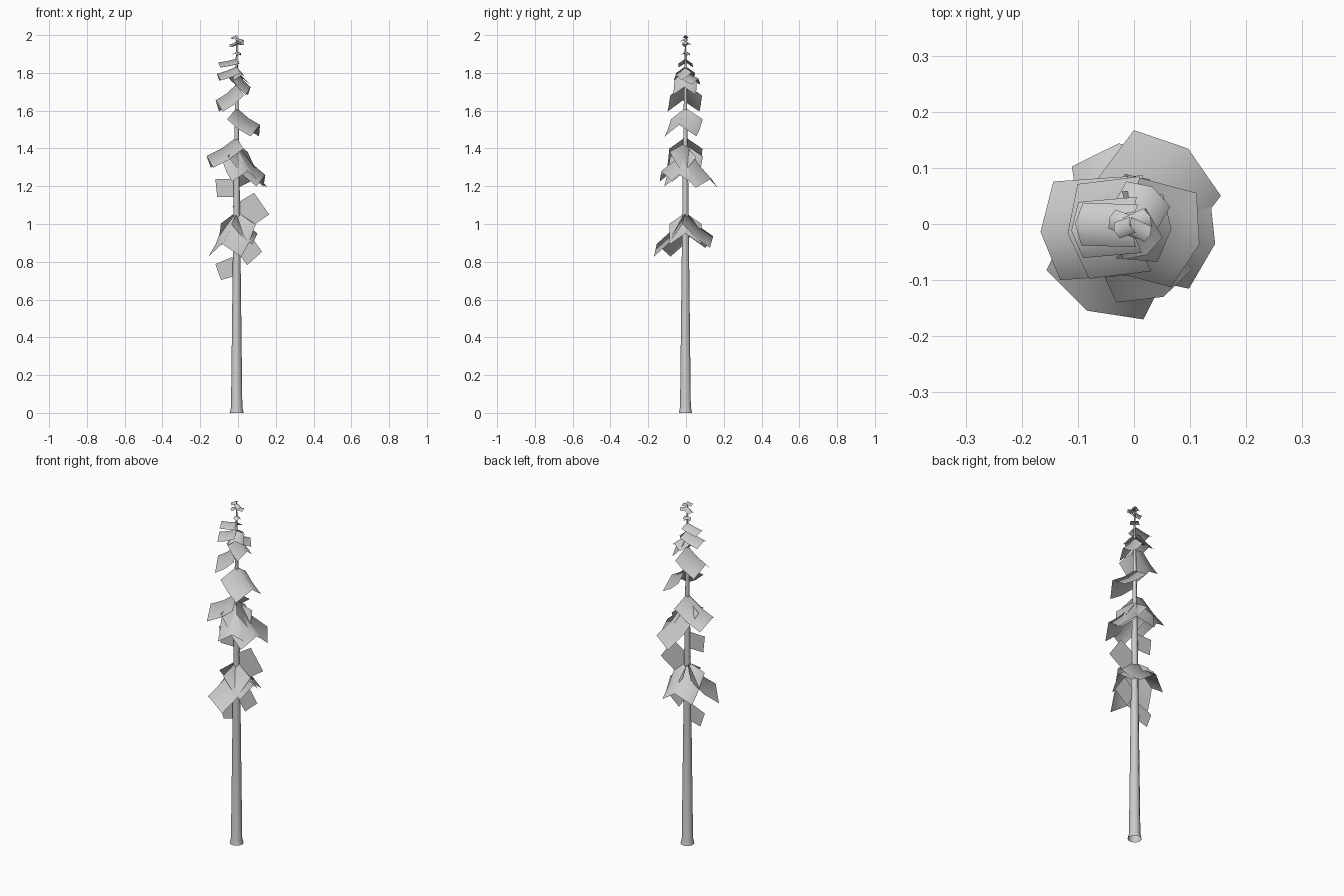
import bpy, bmesh, math
from mathutils import Vector

cube = bpy.data.objects.get("Cube")
if cube:
    bpy.data.objects.remove(cube, do_unlink=True)

grey = bpy.data.materials.new("plain grey")
grey.use_nodes = True
colour = (0.6, 0.6, 0.6, 1)
grey.diffuse_color = colour
grey.node_tree.nodes["Principled BSDF"].inputs["Base Color"].default_value = colour

AXIS = Vector((-0.007, -0.003, 0))


def finish(name, bm, smooth=100):
    mesh = bpy.data.meshes.new(name)
    bm.to_mesh(mesh)
    bm.free()
    mesh.materials.append(grey)
    obj = bpy.data.objects.new(name, mesh)
    bpy.context.collection.objects.link(obj)
    bpy.ops.object.select_all(action="DESELECT")
    obj.select_set(True)
    bpy.context.view_layer.objects.active = obj
    bpy.ops.object.shade_smooth_by_angle(angle=math.radians(smooth))


def bridge(bm, rows, closed=False):
    """Fill quads between successive rows of vertices."""
    for a, b in zip(rows, rows[1:]):
        n = len(a)
        for i in range(n if closed else n - 1):
            j = (i + 1) % n
            bm.faces.new((a[i], a[j], b[j], b[i]))


# Trunk: tapering pole with a flared foot, open underneath
def build_trunk(sides=10):
    profile = [(0.037, 0), (0.030, 0.03), (0.022, 0.7), (0.016, 1.2),
               (0.010, 1.6), (0.005, 1.88), (0.002, 1.995)]
    bm = bmesh.new()
    rows = []
    for r, z in profile:
        ring = []
        for i in range(sides):
            t = math.tau * i / sides
            ring.append(bm.verts.new(AXIS + Vector((r * math.cos(t), r * math.sin(t), z))))
        rows.append(ring)
    bridge(bm, rows, closed=True)
    bm.faces.new(rows[-1])
    finish("trunk", bm)


# Drooping bough: a tent-like ridged sheet that leaves the trunk and bends outward
def build_bough(name, azimuth, root, reach, drop, half_width, fold=0.7):
    t = math.radians(azimuth)
    out = Vector((math.cos(t), math.sin(t), 0))
    side = Vector((-out.y, out.x, 0))
    bm = bmesh.new()
    rows = []
    for u, fall in ((0, 0), (0.5, 0.6), (1, 1)):
        row = []
        for v in (-1, 0, 1):
            p = AXIS + out * (reach * u - 0.33 * half_width * abs(v))
            p += side * half_width * v
            p.z = root - drop * fall - fold * half_width * abs(v)
            row.append(bm.verts.new(p))
        rows.append(row)
    bridge(bm, rows)
    finish(name, bm)


# Upright flat frond standing in the trunk's plane
def build_frond(name, corners):
    bm = bmesh.new()
    bm.faces.new([bm.verts.new((x, AXIS.y, z)) for x, z in corners])
    finish(name, bm)


build_trunk()

# azimuth, root height, reach, drop, half width, optional fold
tiers = {
    "lower_bough": [(243, 1.065, 0.170, 0.17, 0.097),
                    (98, 1.065, 0.148, 0.13, 0.088),
                    (0, 1.06, 0.110, 0.11, 0.085)],
    "middle_bough": [(53, 1.43, 0.172, 0.19, 0.097, 0.5),
                     (184, 1.46, 0.160, 0.10, 0.088),
                     (295, 1.41, 0.140, 0.13, 0.080),
                     (-12, 1.42, 0.155, 0.16, 0.088)],
    "upper_bough": [(-15, 1.615, 0.128, 0.09, 0.087),
                    (187, 1.74, 0.112, 0.085, 0.085),
                    (-5, 1.81, 0.074, 0.085, 0.060),
                    (60, 1.81, 0.080, 0.04, 0.045),
                    (185, 1.835, 0.105, 0.04, 0.050),
                    (300, 1.83, 0.060, 0.04, 0.040),
                    (178, 1.875, 0.098, 0.02, 0.038)],
    "crown_sprig": [(120, 1.915, 0.025, 0.01, 0.018),
                    (-20, 1.915, 0.025, 0.01, 0.018),
                    (25, 1.97, 0.040, 0.01, 0.018),
                    (160, 1.965, 0.040, 0.015, 0.018),
                    (-25, 1.985, 0.040, 0.01, 0.015),
                    (200, 2.0, 0.030, 0.012, 0.015)],
}
for name, boughs in tiers.items():
    for i, bough in enumerate(boughs, 1):
        build_bough(f"{name}_{i}", *bough)

fronds = [
    [(0.085, 1.165), (0.165, 1.05), (0.055, 0.975), (-0.03, 1.095)],
    [(0.06, 0.95), (0.127, 0.852), (0.048, 0.783), (-0.02, 0.875)],
    [(-0.12, 0.788), (-0.09, 0.704), (-0.016, 0.725), (-0.03, 0.825)],
    [(-0.12, 1.238), (-0.11, 1.143), (-0.02, 1.143), (-0.02, 1.24)],
]
for i, corners in enumerate(fronds, 1):
    build_frond(f"flat_frond_{i}", corners)
